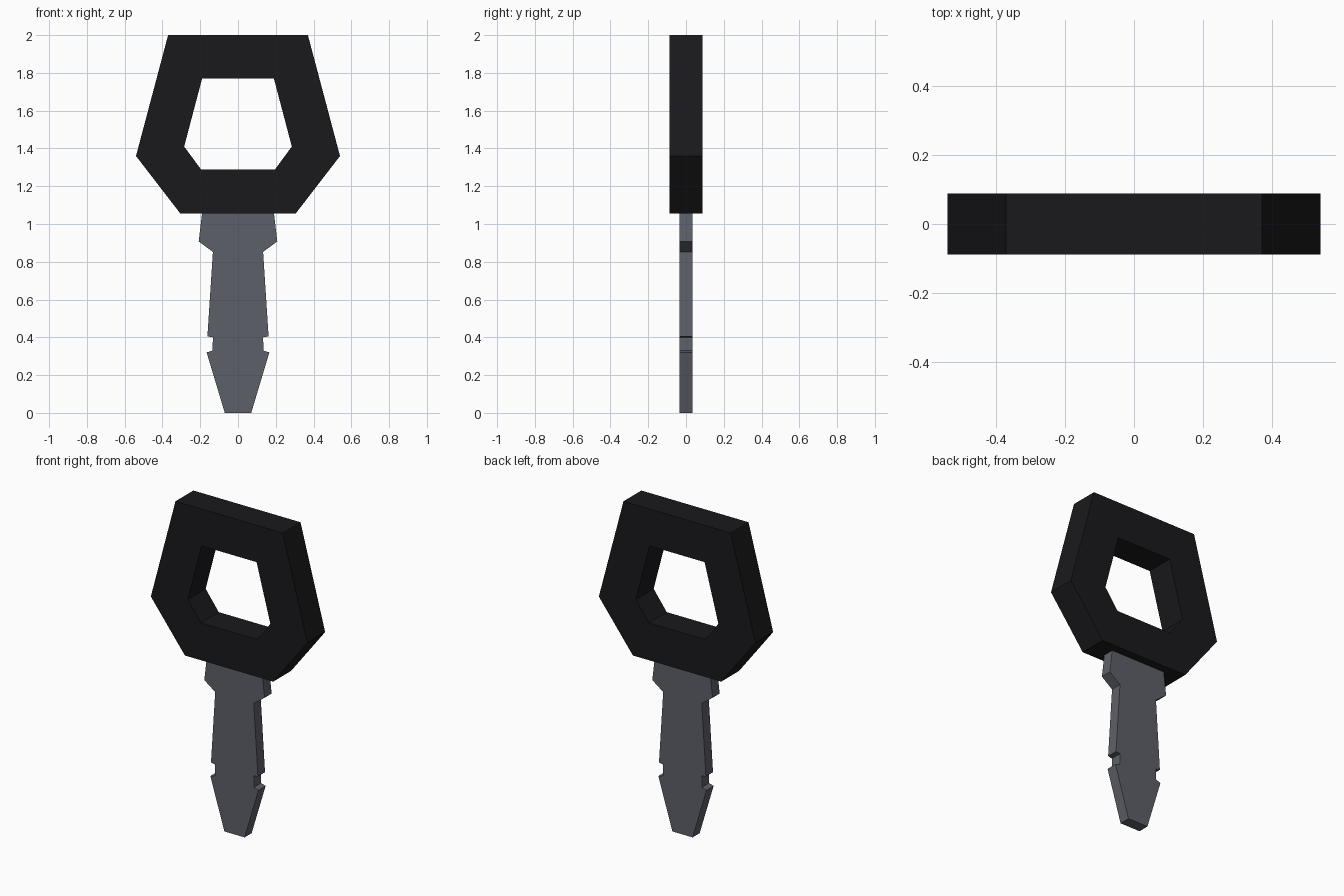
import bpy, bmesh

if "Cube" in bpy.data.objects:
    bpy.data.objects.remove(bpy.data.objects["Cube"])


def mirrored(half):
    """Close a right-hand half profile (top to bottom) by mirroring across x = 0."""
    return half + [(-x, z) for x, z in reversed(half)]


def material(name, color):
    mat = bpy.data.materials.new(name)
    mat.diffuse_color = color
    mat.use_nodes = True
    mat.node_tree.nodes["Principled BSDF"].inputs["Base Color"].default_value = mat.diffuse_color
    return mat


def make_object(name, bm, mat):
    bmesh.ops.recalc_face_normals(bm, faces=bm.faces)
    mesh = bpy.data.meshes.new(name)
    bm.to_mesh(mesh)
    bm.free()
    mesh.materials.append(mat)
    obj = bpy.data.objects.new(name, mesh)
    bpy.context.collection.objects.link(obj)
    return obj


def extruded(name, loops, depth, mat):
    """Extrude a profile along y; a second matching loop makes a hole."""
    bm = bmesh.new()
    rings = [[[bm.verts.new((x, y, z)) for x, z in loop]
              for y in (-depth / 2, depth / 2)] for loop in loops]
    n = len(loops[0])
    for front, back in rings:
        for i in range(n):
            j = (i + 1) % n
            bm.faces.new((front[i], front[j], back[j], back[i]))
    for side in (0, 1):
        if len(rings) == 1:
            bm.faces.new(rings[0][side])
        else:
            a, b = rings[0][side], rings[1][side]
            for i in range(n):
                j = (i + 1) % n
                bm.faces.new((a[i], a[j], b[j], b[i]))
    return make_object(name, bm, mat)


black = material("black_plastic", (0.01, 0.01, 0.012, 1))
steel = material("dark_steel", (0.11, 0.117, 0.138, 1))

# Six-sided grip with a matching hole
outer = mirrored([(0.37, 2.0), (0.54, 1.36), (0.305, 1.055)])
inner = mirrored([(0.19, 1.77), (0.285, 1.41), (0.195, 1.288)])
extruded("key_grip", [outer, inner], 0.176, black)

# Flat blade with shoulders, side notches and tapered tip
blade = mirrored([(0.19, 1.06), (0.208, 0.908), (0.133, 0.852), (0.162, 0.405),
                  (0.133, 0.4), (0.135, 0.33), (0.166, 0.32), (0.07, 0.0)])
extruded("key_blade", [blade], 0.07, steel)
